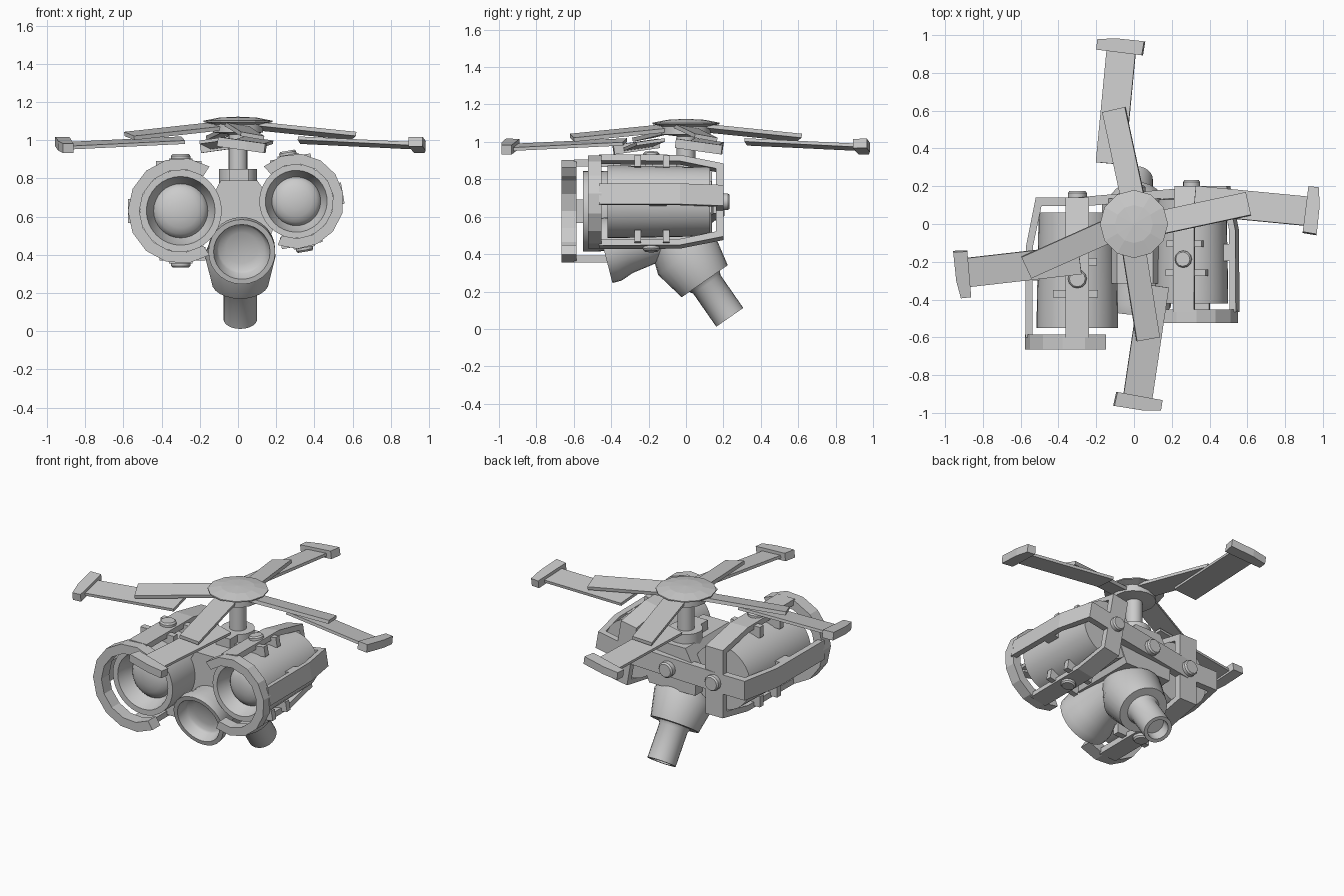
import bpy, bmesh
from math import radians, cos, sin, pi
from mathutils import Matrix, Vector

if "Cube" in bpy.data.objects:
    bpy.data.objects.remove(bpy.data.objects["Cube"])

T = Matrix.Translation
I = Matrix.Identity(4)


def R(deg, ax):
    return Matrix.Rotation(radians(deg), 4, ax)


def finish(bm, name, M=I, smooth=False):
    bmesh.ops.remove_doubles(bm, verts=bm.verts, dist=1e-5)
    bm.transform(M)
    bmesh.ops.recalc_face_normals(bm, faces=bm.faces)
    me = bpy.data.meshes.new(name)
    bm.to_mesh(me)
    bm.free()
    if smooth:
        me.shade_smooth()
        me.set_sharp_from_angle(angle=radians(32))
    ob = bpy.data.objects.new(name, me)
    bpy.context.collection.objects.link(ob)
    return ob


def lathe(name, pts, M=I, n=24, smooth=True):
    """Revolve (radius, height) points about local z; closed at both ends."""
    bm = bmesh.new()
    rings = []
    for r, h in pts:
        if r == 0:
            rings.append([bm.verts.new((0, 0, h))] * n)
        else:
            rings.append([bm.verts.new((r * cos(2 * pi * i / n), r * sin(2 * pi * i / n), h))
                          for i in range(n)])
    for a, b in zip(rings, rings[1:]):
        for i in range(n):
            j = (i + 1) % n
            bm.faces.new(list(dict.fromkeys((a[i], a[j], b[j], b[i]))))
    return finish(bm, name, M, smooth)


def box(name, size, M=I):
    bm = bmesh.new()
    bmesh.ops.create_cube(bm, size=1, matrix=Matrix.Diagonal((*size, 1)))
    return finish(bm, name, M)


def prism(name, pts, depth, M=I):
    """Extrude an xy outline along z, centred on z = 0."""
    bm = bmesh.new()
    f = bm.faces.new([bm.verts.new((x, y, -depth / 2)) for x, y in pts])
    ext = bmesh.ops.extrude_face_region(bm, geom=[f])['geom']
    bmesh.ops.translate(bm, vec=(0, 0, depth), verts=[v for v in ext if isinstance(v, bmesh.types.BMVert)])
    return finish(bm, name, M)


def aim(origin, direction):
    return T(origin) @ Vector(direction).to_track_quat('Z', 'Y').to_matrix().to_4x4()


def plank(name, a, b, w, t, roll, M=I):
    a, b = Vector(a), Vector(b)
    x = (b - a).normalized()
    y = Vector((0, 0, 1)).cross(x).normalized()
    F = Matrix((x, y, x.cross(y))).transposed().to_4x4()
    return box(name, ((b - a).length, w, t), M @ T((a + b) / 2) @ F @ R(roll, 'X'))


BOLT = [(0, 0), (.05, 0), (.05, .03), (.042, .04), (0, .04)]


def eye(side, M):
    # barrel with recessed domed lens, facing -y
    along_y = M @ R(-90, 'X')
    lathe(side + "_eye_barrel", [(0, .06), (.205, .06), (.215, -.47), (.215, -.55), (.18, -.55),
                                 (.165, -.50), (.142, -.45)] +
          [(.14 * cos(radians(a)), -.45 - .06 * sin(radians(a))) for a in (10, 30, 50, 70)] + [(0, -.51)],
          along_y, 32)
    # open shield ring in front
    angs = [radians(57 + 246 * i / 10) for i in range(11)]
    ring = [(.277 * cos(a), .277 * sin(a)) for a in angs] + [(.217 * cos(a), .217 * sin(a)) for a in angs[::-1]]
    prism(side + "_eye_shield", ring, .08, M @ T((0, -.625, 0)) @ R(90, 'X'))
    # three straps folding behind the barrel, with clamps and bolts
    strap = [(.275, -.6), (.272, -.12), (.22, .14), (0, .14), (0, .095), (.19, .095), (.235, -.12), (.238, -.6)]
    for nm, ang in (("upper", 90), ("outer", 180), ("lower", 270)):
        A = M @ R(-ang, 'Y')
        prism(f"{side}_{nm}_strap", strap, .125, A)
        if nm != "outer":
            for y, w, off in ((-.2, .21, 0), (-.37, .24, .01)):
                box(f"{side}_{nm}_clamp", (.07, .04, w), A @ T((.225, y, off)))
            lathe(f"{side}_{nm}_bolt", BOLT, A @ T((.258, -.29, 0)) @ R(90, 'Y'), 12)
        else:
            box(f"{side}_{nm}_clamp", (.06, .1, .12), A @ T((.225, -.25, 0)))
    lathe(side + "_rear_bolt", BOLT, M @ T((0, .135, 0)) @ R(-90, 'X'), 12)


eye("left", T((-.30, 0, .63)))
eye("right", T((.305, .075, .68)) @ R(-10, 'Y') @ Matrix.Diagonal((-.9, .9, .9, 1)))

# rear crossbar joining both eyes, with centre bolt
plank("rear_crossbar", (-.31, .115, .63), (.31, .17, .68), .05, .125, 0)
lathe("centre_rear_bolt", BOLT, T((.01, .165, .645)) @ R(-90, 'X'), 12)

# central body: tapered cross-section along y
prism("central_body", [(-.16, .5), (.17, .5), (.22, .62), (.1, .79), (-.09, .79), (-.17, .64)], .45,
      T((0, -.09, 0)) @ R(90, 'X'))
box("mast_block", (.1, .12, .26), T((.005, -.1, .72)))

# lower front eye, tilted downward
front = Vector((0, -.968, -.25))
lathe("lower_eye", [(0, -.4), (.11, -.4), (.15, -.12), (.175, -.05), (.175, 0), (.148, 0), (.132, -.06)] +
      [(.13 * cos(radians(a)), -.06 - .03 * sin(radians(a))) for a in (20, 50)] + [(0, -.09)],
      aim((.02, -.437, .415), front), 28)

# exhaust nozzle, pointing back and down
lathe("exhaust_nozzle", [(0, -.36), (.12, -.36), (.185, -.17), (.15, 0), (.1, 0), (.088, .02), (.088, .235),
                         (.065, .235), (.06, .17), (0, .17)],
      aim((.012, .1, .255), (0, .57, -.82)), 24)

# rotor mast and hub
lathe("rotor_mast", [(0, .55), (.1, .55), (.1, .85), (.05, .85), (.05, 1.03), (.13, 1.04),
                     (.13, 1.085), (0, 1.085)], n=16)
lathe("rotor_cap", [(0, 1.08), (.12, 1.08), (.18, 1.095), (.18, 1.102), (.1, 1.118), (0, 1.123)], n=12, smooth=False)

# four two-piece blades with tip caps
for nm, ang in (("right", 0), ("back", 90), ("left", 192), ("front", 267)):
    B = R(ang, 'Z')
    plank(nm + "_inner_blade", (.06, -.01, 1.078), (.605, .107, 1.022), .125, .022, -10, B)
    plank(nm + "_outer_blade", (.32, .125, 1.0), (.945, .065, .97), .155, .018, -8, B)
    cap = B @ T((.945, .07, .975)) @ R(-6, 'Z') @ R(-8, 'X')
    prism(nm + "_tip_cap", [(-.04, -.12), (.035, -.125), (.035, .03), (.02, .125), (-.035, .125)], .05, cap)
